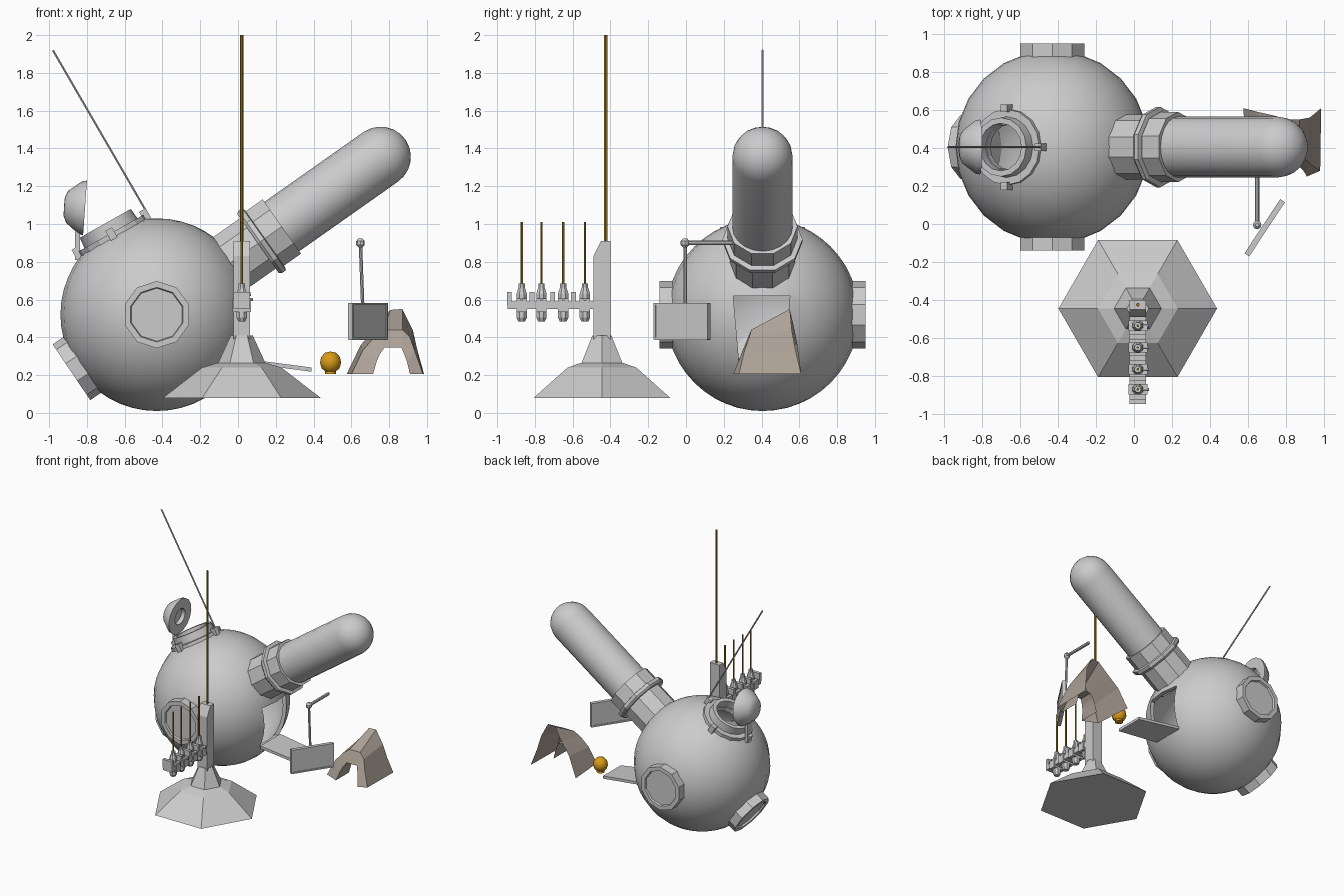
import bpy, bmesh, math
from mathutils import Vector, Matrix

if "Cube" in bpy.data.objects:
    bpy.data.objects.remove(bpy.data.objects["Cube"])

def finish(name, bm, mat=None, smooth=None, fix=True):
    if fix:
        bmesh.ops.recalc_face_normals(bm, faces=bm.faces)
    me = bpy.data.meshes.new(name)
    bm.to_mesh(me)
    bm.free()
    ob = bpy.data.objects.new(name, me)
    bpy.context.collection.objects.link(ob)
    if mat:
        me.materials.append(mat)
    if smooth:
        bpy.ops.object.select_all(action='DESELECT')
        ob.select_set(True)
        bpy.context.view_layer.objects.active = ob
        bpy.ops.object.shade_smooth_by_angle(angle=math.radians(smooth))
    return ob

def lathe(name, profile, n, origin, axis=(0, 0, 1), mat=None, smooth=None, phase=0.0):
    """Revolve (radius, height) points round an axis; ends are capped."""
    bm = bmesh.new()
    q = Vector(axis).normalized().to_track_quat('Z', 'Y')
    rings = []
    for r, h in profile:
        count = 1 if r == 0 else n
        rings.append([bm.verts.new(Vector(origin) + q @ Vector((
            r * math.cos(phase + 2 * math.pi * i / n), r * math.sin(phase + 2 * math.pi * i / n), h)))
            for i in range(count)])
    for a, b in zip(rings, rings[1:]):
        for i in range(n):
            vs = [a[i % len(a)], a[(i + 1) % len(a)], b[(i + 1) % len(b)], b[i % len(b)]]
            vs = list(dict.fromkeys(vs))
            if len(vs) > 2:
                bm.faces.new(vs)
    if profile[0] != profile[-1]:
        for ring in (rings[0], rings[-1]):
            if len(ring) > 1:
                bm.faces.new(ring)
    return finish(name, bm, mat, smooth)

def rod(name, a, b, r, n=6, mat=None):
    d = Vector(b) - Vector(a)
    return lathe(name, [(r, 0), (r, d.length)], n, a, d, mat)

def box(name, c, size, rot=None):
    bm = bmesh.new()
    m = Matrix.Translation(c) @ (rot or Matrix()) @ Matrix.Diagonal((*size, 1))
    bmesh.ops.create_cube(bm, size=1, matrix=m)
    return finish(name, bm)

def loft(name, rows, mat=None, cap=False):
    bm = bmesh.new()
    vs = [[bm.verts.new(p) for p in row] for row in rows]
    for a, b in zip(vs, vs[1:]):
        n = len(a)
        for i in range(n if cap else n - 1):
            j = (i + 1) % n
            bm.faces.new((a[i], a[j], b[j], b[i]))
    if cap:
        bm.faces.new(vs[0])
        bm.faces.new(vs[-1])
    return finish(name, bm, mat)

def material(name, col):
    m = bpy.data.materials.new(name)
    m.diffuse_color = (*col, 1)
    m.use_nodes = True
    m.node_tree.nodes["Principled BSDF"].inputs["Base Color"].default_value = m.diffuse_color
    return m

gold = material("brass", (0.35, 0.2, 0.015))
amber = material("amber", (0.7, 0.33, 0.01))
rock = material("rock", (0.42, 0.36, 0.31))

# Hollow spherical hull with hatch and doorway cut out
C = Vector((-0.43, 0.405, 0.52))
hatch = Vector((-0.49, 0, 0.87)).normalized()
bm = bmesh.new()
bmesh.ops.create_uvsphere(bm, u_segments=24, v_segments=24, radius=0.51, matrix=Matrix.Translation(C))
hull = finish("hull", bm, smooth=40)
sol = hull.modifiers.new("shell", 'SOLIDIFY')
sol.thickness = 0.03
door_cut = loft("door_cutter", [[(x, 0.25, 0.62), (x, 0.55, 0.62), (x, 0.52, 0.28), (x, 0.28, 0.28)]
                                for x in (-0.2, 0.3)], cap=True)
hatch_cut = lathe("hatch_cutter", [(0.125, 0.3), (0.125, 0.7)], 16, C, hatch)
for cut in (door_cut, hatch_cut):
    mod = hull.modifiers.new("cut", 'BOOLEAN')
    mod.operation, mod.solver, mod.object = 'DIFFERENCE', 'EXACT', cut
bpy.context.view_layer.objects.active = hull
for mod in list(hull.modifiers):
    bpy.ops.object.modifier_apply(modifier=mod.name)
for cut in (door_cut, hatch_cut):
    bpy.data.objects.remove(cut)

# Portholes: front, back and lower left
for name, ax in (("front", (0, -1, 0)), ("back", (0, 1, 0)), ("lower", (-0.83, 0, -0.56))):
    lathe(name + "_porthole", [(0.178, 0.44), (0.178, 0.545), (0.145, 0.545), (0.14, 0.53), (0, 0.53)],
          10, C, ax, phase=math.pi / 10)

# Entrance ramp
loft("ramp", [[(x, 0.405 - w, z), (x, 0.405 + w, z), (x, 0.405 + w, z - 0.022), (x, 0.405 - w, z - 0.022)]
              for x, w, z in ((0.01, 0.13, 0.29), (0.39, 0.115, 0.24))], cap=True)

# Barrel with collars and rounded end
aim = Vector((1.185, 0, 0.835)).normalized()
lathe("barrel_base", [(0.172, 0.42), (0.172, 0.67)], 10, C, aim)
lathe("barrel_flange", [(0.2, 0.655), (0.212, 0.67), (0.212, 0.695), (0.19, 0.7)], 10, C, aim)
lathe("barrel_collar", [(0.185, 0.69), (0.185, 0.81)], 10, C, aim)
dome = [(0.16 * math.cos(t * math.pi / 12), 1.45 + 0.16 * math.sin(t * math.pi / 12)) for t in range(6)]
lathe("barrel", [(0.16, 0.78)] + dome + [(0, 1.61)], 20, C, aim, smooth=40)

# Top hatch ring, clamps and open lid
lathe("hatch_flange", [(0.12, 0.45), (0.2, 0.45), (0.2, 0.495), (0.12, 0.495), (0.12, 0.45)], 16, C, hatch)
lathe("hatch_ring", [(0.125, 0.45), (0.165, 0.45), (0.155, 0.555), (0.125, 0.555), (0.125, 0.45)],
      16, C, hatch, smooth=40)
tilt = Matrix.Rotation(math.atan2(hatch.x, hatch.z), 4, 'Y')
for i in range(4):
    a = i * math.pi / 2
    p = C + tilt @ Vector((0.205 * math.cos(a), 0.205 * math.sin(a), 0.49))
    box("hatch_clamp", p, (0.04, 0.04, 0.06), tilt)
lathe("hatch_lid", [(0, 0.03), (0.06, 0.03), (0.065, 0), (0.145, 0), (0.14, 0.025), (0.085, 0.095), (0.05, 0.11),
                    (0, 0.112)], 16, (-0.81, 0.405, 1.085), (-1, 0, 0.07), smooth=30)
box("hatch_hinge", (-0.85, 0.405, 0.89), (0.025, 0.05, 0.16))
rod("hull_antenna", (-0.47, 0.405, 1.04), (-0.98, 0.405, 1.92), 0.006)

# Hexagonal pedestal and post
P = (0.02, -0.445, 0)
lathe("pedestal", [(0.417, 0.08), (0.21, 0.24), (0.127, 0.265)], 6, P)
lathe("pedestal_neck", [(0.127, 0.26), (0.058, 0.41)], 6, P)
side = [(-0.49, 0.38), (-0.40, 0.38), (-0.40, 0.91), (-0.45, 0.91), (-0.49, 0.83)]
loft("post", [[(x, y, z) for y, z in side] for x in (-0.025, 0.063)], cap=True)
rod("tall_antenna", (0.02, -0.425, 0.88), (0.02, -0.425, 2.0), 0.01, 6, gold)

# Rack with four small transmitters
box("rack_arm", (0.02, -0.715, 0.57), (0.085, 0.46, 0.04))
for y in (-0.935, -0.815, -0.705, -0.595):
    box("rack_tooth", (0.02, y, 0.605), (0.085, 0.025, 0.07))
for y in (-0.87, -0.765, -0.65, -0.535):
    lathe("transmitter", [(0.02, 0.485), (0.03, 0.505), (0.03, 0.63), (0.018, 0.665), (0.018, 0.685)],
          8, (0.02, y, 0), phase=math.pi / 8)
    box("transmitter_clip", (0.02, y, 0.57), (0.1, 0.055, 0.07))
    rod("transmitter_stub", (0.02, y, 0.6), (0.08, y, 0.6), 0.008)
    rod("transmitter_antenna", (0.02, y, 0.67), (0.02, y, 1.01), 0.007, 6, gold)

# Hanging screen with arm
turn = Matrix.Rotation(math.atan2(0.28, 0.185), 4, 'Z')
screen_c = Vector((0.688, -0.02, 0.485))
box("screen_panel", screen_c, (0.32, 0.018, 0.18), turn)
for s in (-1, 1):
    box("screen_frame_side", screen_c + turn @ Vector((s * 0.165, 0, 0)), (0.012, 0.03, 0.195), turn)
    box("screen_frame_edge", screen_c + Vector((0, 0, s * 0.092)), (0.33, 0.03, 0.012), turn)
rod("screen_post", (0.66, -0.005, 0.57), (0.648, -0.005, 0.9), 0.009, 8)
lathe("screen_joint", [(0.01, -0.024), (0.023, -0.01), (0.023, 0.01), (0.01, 0.024)], 8, (0.648, -0.005, 0.9))
rod("screen_arm", (0.648, -0.005, 0.9), (0.648, 0.25, 0.9), 0.012, 8)

# Amber ball on a small foot
lathe("amber_ball", [(0.03, 0.205), (0.028, 0.22), (0.047, 0.235), (0.056, 0.265), (0.05, 0.295), (0.03, 0.318),
                     (0, 0.325)], 12, (0.49, 0.41, 0), mat=amber, smooth=50)

# Rock shelter: open-backed shell with a low front tunnel
back = [(0.575, 0.61, 0.205), (0.65, 0.59, 0.36), (0.74, 0.57, 0.46), (0.805, 0.55, 0.545),
        (0.87, 0.55, 0.55), (0.925, 0.56, 0.44), (0.95, 0.58, 0.33), (0.985, 0.61, 0.205)]
front = [(0.6, 0.30, 0.205), (0.66, 0.32, 0.33), (0.72, 0.335, 0.40), (0.775, 0.345, 0.44),
         (0.87, 0.345, 0.44), (0.91, 0.335, 0.40), (0.935, 0.31, 0.33), (0.98, 0.28, 0.205)]
mouth = [(0.715, 0.25), (0.735, 0.275), (0.75, 0.31), (0.775, 0.345),
         (0.865, 0.345), (0.88, 0.31), (0.895, 0.27), (0.91, 0.205)]
mouth[0] = (0.715, 0.205)
lip = [(x, 0.25 + 0.4 * (z - 0.205), z) for x, z in mouth]
inner = [(x, 0.42, z) for x, z in mouth]
loft("rock_shelter", [back, front, lip, inner], rock)
